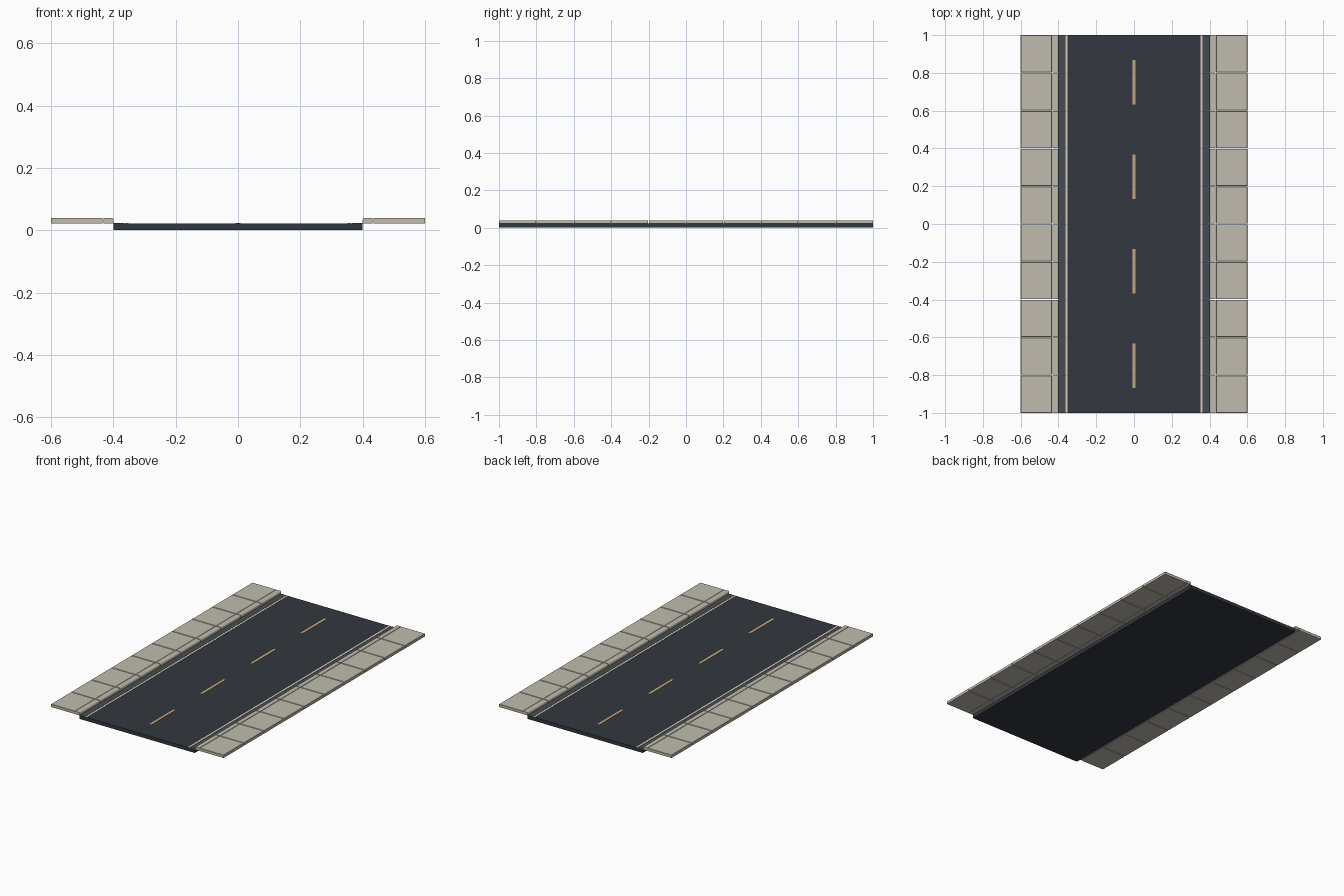
import bpy, bmesh
from mathutils import Vector

if "Cube" in bpy.data.objects:
    bpy.data.objects.remove(bpy.data.objects["Cube"])


def material(name, rgb):
    m = bpy.data.materials.new(name)
    m.diffuse_color = (*rgb, 1)
    m.use_nodes = True
    m.node_tree.nodes["Principled BSDF"].inputs["Base Color"].default_value = m.diffuse_color
    return m


asphalt = material("asphalt", (0.033, 0.040, 0.050))
gutter_grey = material("gutter_grey", (0.065, 0.073, 0.080))
concrete = material("concrete", (0.53, 0.50, 0.43))
white = material("white_paint", (0.68, 0.63, 0.55))
yellow = material("yellow_paint", (0.60, 0.44, 0.20))


def finish(bm, name, mat):
    me = bpy.data.meshes.new(name)
    bmesh.ops.recalc_face_normals(bm, faces=bm.faces)
    bm.to_mesh(me)
    bm.free()
    ob = bpy.data.objects.new(name, me)
    bpy.context.collection.objects.link(ob)
    me.materials.append(mat)
    return ob


def box(name, mat, x, y, z, bevel=0):
    """Box between the (low, high) limits on each axis."""
    bm = bmesh.new()
    bmesh.ops.create_cube(bm, size=1)
    for v in bm.verts:
        v.co = Vector([lo + (c + 0.5) * (hi - lo)
                       for c, (lo, hi) in zip(v.co, (x, y, z))])
    if bevel:
        top = [e for e in bm.edges if all(v.co.z > z[1] - 1e-5 for v in e.verts)]
        bmesh.ops.bevel(bm, geom=top, offset=bevel, segments=1, affect='EDGES')
    return finish(bm, name, mat)


def curb(name, s, y):
    """Curb stone with its road-side top edge rounded."""
    bm = bmesh.new()
    pts = [(0.40, 0.022), (0.432, 0.022), (0.432, 0.04), (0.40, 0.04)]
    f = bm.faces.new([bm.verts.new((s * px, y[0], pz)) for px, pz in pts])
    ext = bmesh.ops.extrude_face_region(bm, geom=[f])
    for v in ext["geom"]:
        if isinstance(v, bmesh.types.BMVert):
            v.co.y = y[1]
    edge = [e for e in bm.edges
            if all(abs(v.co.x) < 0.401 and v.co.z > 0.039 for v in e.verts)]
    bmesh.ops.bevel(bm, geom=edge, offset=0.007, segments=3, profile=0.5, affect='EDGES')
    return finish(bm, name, concrete)


# road bed
box("road", asphalt, (-0.4, 0.4), (-1, 1), (0, 0.022))

# dashed centre line
for i in range(4):
    y = -0.75 + 0.5 * i
    box(f"centre_dash_{i}", yellow, (-0.0075, 0.0075), (y - 0.118, y + 0.118), (0.021, 0.0235))

# edge lines, gutters, curbs and pavement slabs on both sides
for s, side in ((-1, "left"), (1, "right")):
    def span(a, b):
        return tuple(sorted((s * a, s * b)))
    box(f"edge_line_{side}", white, span(0.351, 0.363), (-1, 1), (0.021, 0.0235))
    box(f"gutter_{side}", gutter_grey, span(0.366, 0.40), (-1, 1), (0.021, 0.0228))
    for i in range(10):
        y0 = -1 + 0.2 * i
        y = (y0 + (0.002 if i else 0), y0 + (0.198 if i < 9 else 0.2))
        curb(f"curb_{side}_{i}", s, y)
        box(f"slab_{side}_{i}", concrete, span(0.434, 0.6), y, (0.022, 0.04), 0.0015)
